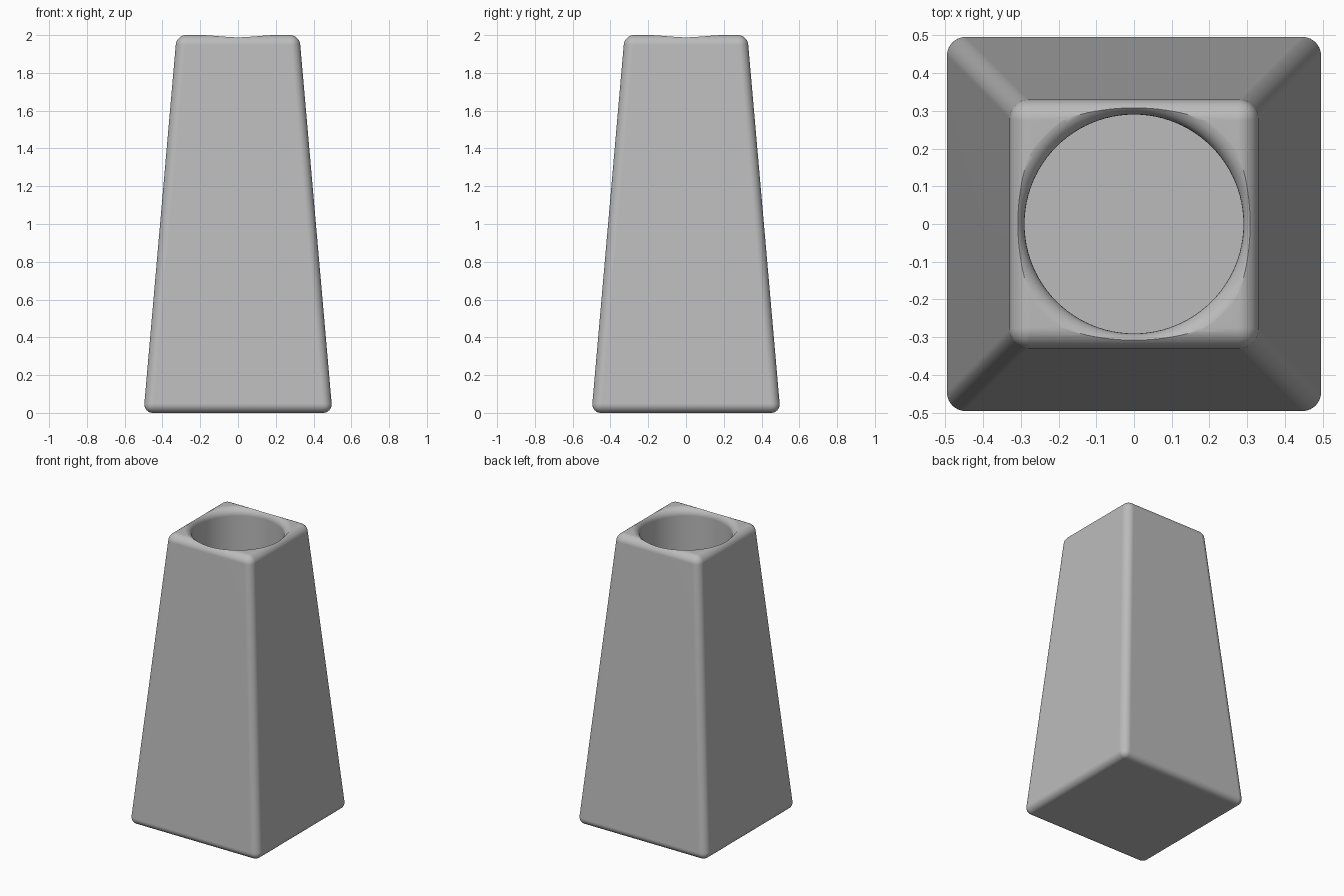
import bpy, bmesh, math

default = bpy.data.objects.get("Cube")
if default:
    bpy.data.objects.remove(default, do_unlink=True)

HEIGHT = 2.0
BASE, TOP = 0.5, 0.325       # half widths before rounding
FILLET = 0.05
BORE, FLOOR = 0.29, 0.1      # bore radius and height of its floor


def make_material(name, colour):
    mat = bpy.data.materials.new(name)
    mat.use_nodes = True
    mat.diffuse_color = colour
    bsdf = next(n for n in mat.node_tree.nodes if n.type == 'BSDF_PRINCIPLED')
    bsdf.inputs["Base Color"].default_value = colour
    return mat


def make_object(name, bm):
    mesh = bpy.data.meshes.new(name)
    bm.normal_update()
    bm.to_mesh(mesh)
    bm.free()
    obj = bpy.data.objects.new(name, mesh)
    bpy.context.collection.objects.link(obj)
    return obj


# Tapered square body with every edge rounded
bm = bmesh.new()
bmesh.ops.create_cube(bm, size=2)
for v in bm.verts:
    half = TOP if v.co.z > 0 else BASE
    v.co = (v.co.x * half, v.co.y * half, HEIGHT if v.co.z > 0 else 0)
bmesh.ops.bevel(bm, geom=bm.edges[:], offset=FILLET, segments=8,
                profile=0.5, affect='EDGES')
body = make_object("vase_body", bm)
body.data.materials.append(make_material("plain grey", (0.5, 0.5, 0.5, 1)))

# Round bore with a flared rim, spun from its profile
profile = [(0, FLOOR), (BORE, FLOOR)]
for i in range(9):
    a = math.pi / 2 * i / 8
    profile.append((BORE + FILLET * (1 - math.cos(a)),
                    HEIGHT + 0.0005 - FILLET * (1 - math.sin(a))))
profile += [(BORE + FILLET, HEIGHT + 0.1), (0, HEIGHT + 0.1)]
bm = bmesh.new()
verts = [bm.verts.new((r, 0, z)) for r, z in profile]
edges = [bm.edges.new(pair) for pair in zip(verts, verts[1:])]
bmesh.ops.spin(bm, geom=verts + edges, cent=(0, 0, 0), axis=(0, 0, 1),
               angle=math.tau, steps=96)
bmesh.ops.remove_doubles(bm, verts=bm.verts[:], dist=0.0001)
bmesh.ops.recalc_face_normals(bm, faces=bm.faces[:])
cutter = make_object("bore_cutter", bm)
cutter.hide_render = True

# Cut the bore, then smooth the shading
cut = body.modifiers.new("bore", 'BOOLEAN')
cut.operation = 'DIFFERENCE'
cut.solver = 'EXACT'
cut.object = cutter
bpy.ops.object.select_all(action='DESELECT')
body.select_set(True)
bpy.context.view_layer.objects.active = body
bpy.ops.object.modifier_apply(modifier=cut.name)
bpy.data.objects.remove(cutter, do_unlink=True)
bpy.ops.object.shade_smooth_by_angle(angle=math.radians(30))
weighted = body.modifiers.new("flat_face_normals", 'WEIGHTED_NORMAL')
weighted.keep_sharp = True
